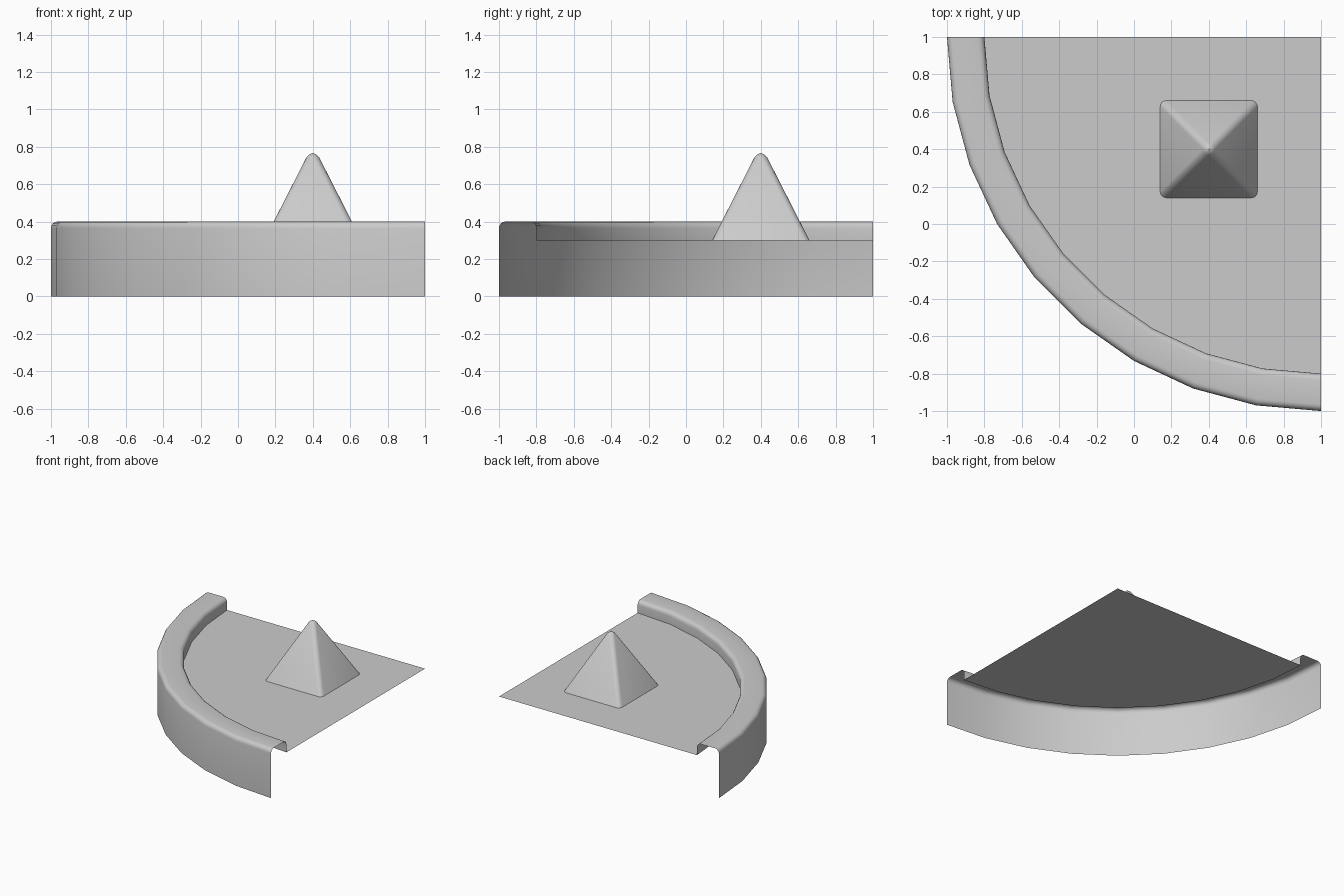
import bpy, bmesh, math

if "Cube" in bpy.data.objects:
    bpy.data.objects.remove(bpy.data.objects["Cube"])

CX, CY = 1.0, 1.0      # centre of the quarter circle
SEGS = 9
FLOOR_Z, TOP_Z = 0.3, 0.4
R_OUT, R_IN, ROUND = 2.0, 1.8, 0.035


def finish(bm, name):
    bmesh.ops.recalc_face_normals(bm, faces=bm.faces)
    mesh = bpy.data.meshes.new(name)
    bm.to_mesh(mesh)
    bm.free()
    obj = bpy.data.objects.new(name, mesh)
    bpy.context.collection.objects.link(obj)
    bpy.ops.object.select_all(action='DESELECT')
    obj.select_set(True)
    bpy.context.view_layer.objects.active = obj
    bpy.ops.object.shade_smooth_by_angle(angle=math.radians(35))
    return obj


def arc(r, z):
    # quarter ring of points from the back left to the front right
    return [(CX + r * math.cos(a), CY + r * math.sin(a), z)
            for a in (math.pi + math.pi / 2 * i / SEGS for i in range(SEGS + 1))]


def corner(cr, start, end, n=4):
    # rounded corner of the rim profile, as (radius, height) pairs
    return [(cr + ROUND * math.cos(math.radians(start + (end - start) * i / n)),
             TOP_Z - ROUND + ROUND * math.sin(math.radians(start + (end - start) * i / n)))
            for i in range(n + 1)]


# rim: outer wall, rounded top and short inner wall, open underneath
profile = ([(R_OUT, 0)] + corner(R_OUT - ROUND, 0, 90)
           + corner(R_IN + ROUND, 90, 180) + [(R_IN, FLOOR_Z)])
bm = bmesh.new()
rows = [[bm.verts.new(p) for p in arc(r, z)] for r, z in profile]
for a, b in zip(rows, rows[1:]):
    for i in range(SEGS):
        bm.faces.new((a[i], a[i + 1], b[i + 1], b[i]))
finish(bm, "curved_rim")

# floor: flat quarter disc facing up
bm = bmesh.new()
bm.faces.new([bm.verts.new(p) for p in [(CX, CY, FLOOR_Z)] + arc(R_IN, FLOOR_Z)])
floor = finish(bm, "floor")
if floor.data.polygons[0].normal.z < 0:
    floor.data.flip_normals()

# spike: pyramid with rounded edges and tip
HALF, HEIGHT = 0.26, 0.51
bm = bmesh.new()
base = [bm.verts.new((0.4 + HALF * x, 0.4 + HALF * y, FLOOR_Z))
        for x, y in ((-1, -1), (1, -1), (1, 1), (-1, 1))]
tip = bm.verts.new((0.4, 0.4, FLOOR_Z + HEIGHT))
bottom = bm.faces.new(base[::-1])
for i in range(4):
    bm.faces.new((base[i], base[(i + 1) % 4], tip))
bmesh.ops.bevel(bm, geom=list(tip.link_edges), offset=0.03, segments=4,
                profile=0.5, affect='EDGES')
bmesh.ops.recalc_face_normals(bm, faces=bm.faces)
under = [f for f in bm.faces if f.normal.z < -0.9]
bmesh.ops.delete(bm, geom=under, context='FACES_ONLY')
finish(bm, "spike")
